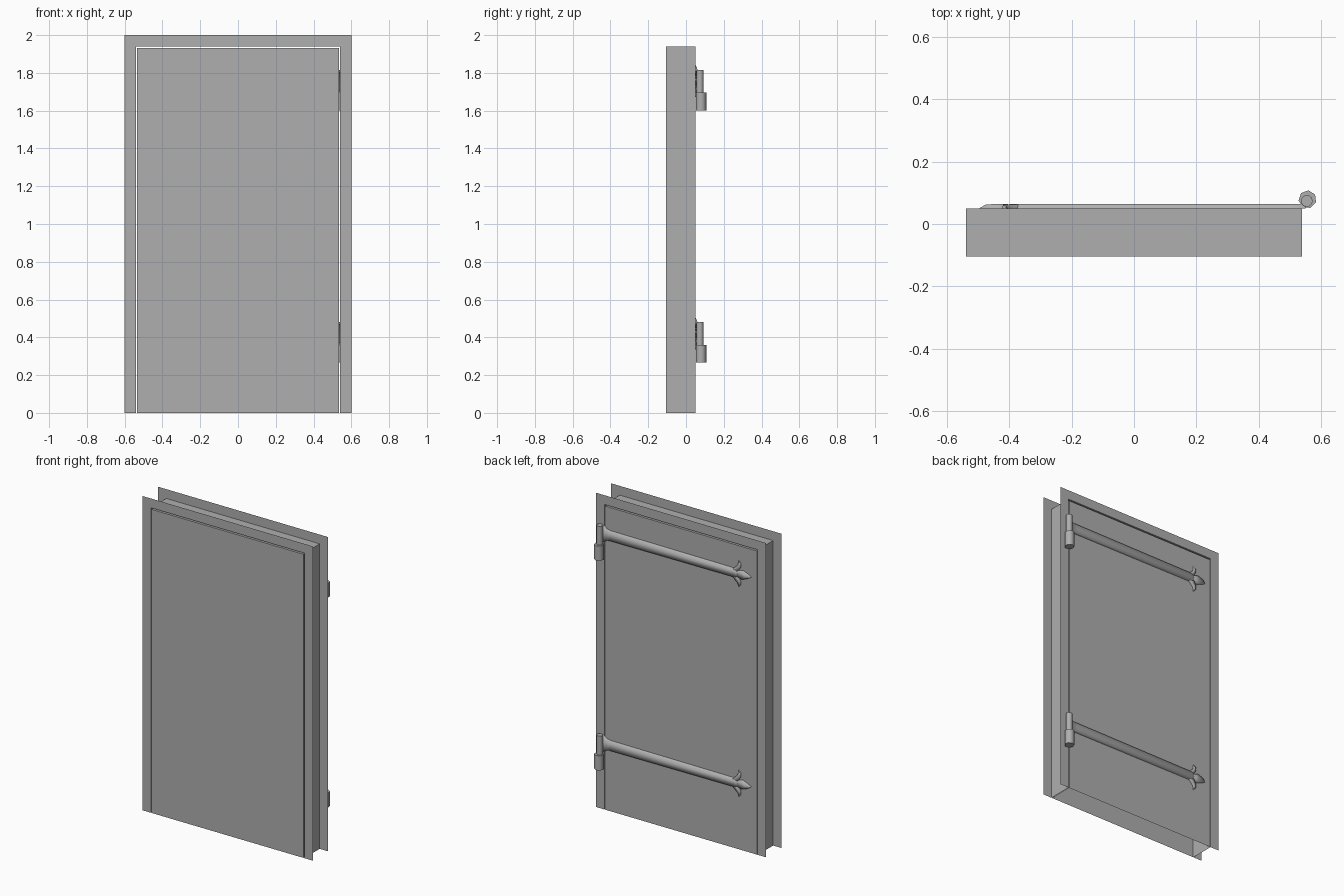
import bpy, bmesh, math
from mathutils import Vector

if "Cube" in bpy.data.objects:
    bpy.data.objects.remove(bpy.data.objects["Cube"])

Y0, Y1 = -0.105, 0.05      # front and back planes of the frame

dark = bpy.data.materials.new("dark_grey")
dark.diffuse_color = (0.43, 0.43, 0.43, 1)
dark.use_nodes = True
dark.node_tree.nodes["Principled BSDF"].inputs["Base Color"].default_value = dark.diffuse_color


def make(name, bm, smooth=None):
    bmesh.ops.recalc_face_normals(bm, faces=bm.faces)
    me = bpy.data.meshes.new(name)
    bm.to_mesh(me)
    bm.free()
    me.materials.append(dark)
    ob = bpy.data.objects.new(name, me)
    bpy.context.collection.objects.link(ob)
    if smooth:
        bpy.ops.object.select_all(action='DESELECT')
        ob.select_set(True)
        bpy.context.view_layer.objects.active = ob
        bpy.ops.object.shade_smooth_by_angle(angle=math.radians(smooth))
    return ob


def loft(bm, rings):
    """Skin a list of open point rows with quads."""
    vs = [[bm.verts.new(p) for p in r] for r in rings]
    for a, b in zip(vs, vs[1:]):
        for i in range(len(a) - 1):
            bm.faces.new((a[i], a[i + 1], b[i + 1], b[i]))


def band(bm, path):
    """Raised flat band on the door's back; path rows are x, z, half width, height."""
    rings = []
    for i, (x, z, w, h) in enumerate(path):
        a, b = path[max(i - 1, 0)], path[min(i + 1, len(path) - 1)]
        t = Vector((b[0] - a[0], b[1] - a[1])).normalized()
        rings.append([(x - t.y * c * w, Y1 + s * h, z + t.x * c * w)
                      for c, s in ((1, 0), (.9, 1), (-.9, 1), (-1, 0))])
    loft(bm, rings)


def barrel(name, x, y, z0, z1, r, sides, turn):
    bm = bmesh.new()
    ring = [(x + r * math.cos(turn + math.tau * k / sides),
             y + r * math.sin(turn + math.tau * k / sides)) for k in range(sides)]
    face = bm.faces.new([bm.verts.new((*p, z0)) for p in ring])
    top = bmesh.ops.extrude_face_region(bm, geom=[face])['geom']
    bmesh.ops.translate(bm, vec=(0, 0, z1 - z0),
                        verts=[g for g in top if isinstance(g, bmesh.types.BMVert)])
    # the extrusion drops the start cap, so close it again
    bmesh.ops.holes_fill(bm, edges=bm.edges)
    return make(name, bm, 60)


# Frame: casing sheet, jamb sheet, casing sheet in one folded strip
inner = [(-.54, 0), (-.54, 1.941), (.54, 1.941), (.54, 0)]
outer = [(-.6, 0), (-.6, 2), (.6, 2), (.6, 0)]
bm = bmesh.new()
loft(bm, [[(x, y, z) for x, z in o]
          for o, y in ((outer, Y0), (inner, Y0), (inner, Y1), (outer, Y1))])
make("door_frame", bm)

# Door slab, open underneath
bm = bmesh.new()
bmesh.ops.create_cube(bm, size=1)
bmesh.ops.delete(bm, geom=[f for f in bm.faces if f.calc_center_median().z < -.4],
                 context='FACES_ONLY')
for v in bm.verts:
    v.co = (.534 if v.co.x > 0 else -.535, Y1 if v.co.y > 0 else Y0,
            1.932 if v.co.z > 0 else 0)
make("door_slab", bm)

# Strap hinges
for label, z in (("upper", 1.755), ("lower", 0.42)):
    # Long strap flaring a little at the knuckle
    bm = bmesh.new()
    band(bm, [(.55, z, .055, .02), (.535, z, .048, .015), (.518, z, .035, .014),
              (.49, z, .031, .014), (-.385, z, .027, .014), (-.41, z, .014, .013)])
    make(label + "_hinge_strap", bm, 120)

    # Spear tip with a curled leaf on each side
    bm = bmesh.new()
    band(bm, [(-.395, z, .014, .013), (-.42, z, .024, .014), (-.437, z, .028, .014),
              (-.475, z, .013, .013), (-.496, z, .001, .001)])
    for s in (1, -1):
        band(bm, [(-.375, z + s * .012, .012, .013), (-.395, z + s * .028, .014, .013),
                  (-.412, z + s * .05, .011, .012), (-.415, z + s * .068, .007, .009),
                  (-.408, z + s * .084, .001, .001)])
    make(label + "_hinge_finial", bm, 120)

    # Pin socket below, knuckle above
    barrel(label + "_hinge_socket", .557, .079, z - .153, z - .06, .029, 7, math.radians(84))
    barrel(label + "_hinge_knuckle", .555, .074, z - .06, z + .06, .019, 10, 0)
